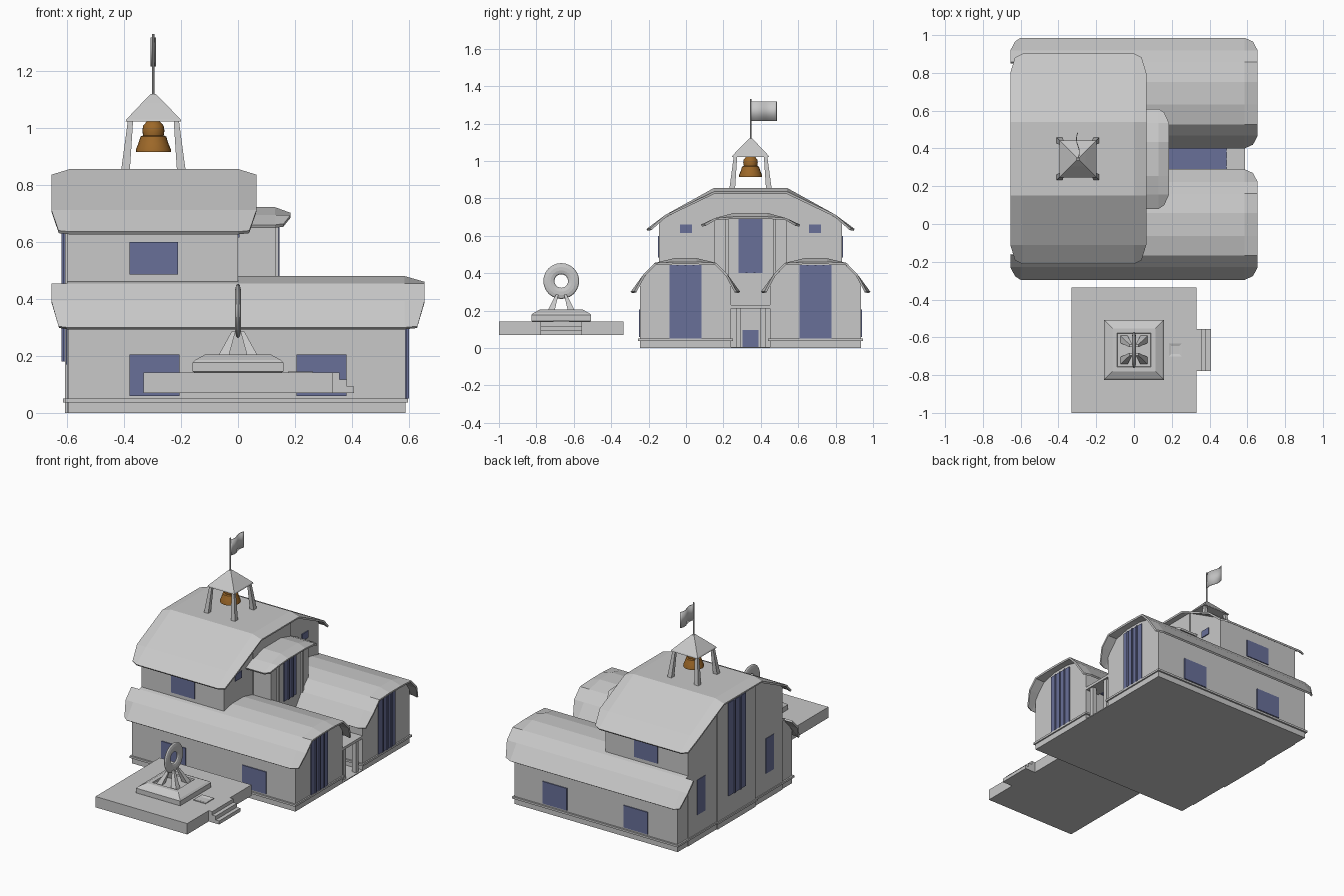
import bpy, bmesh, math
from mathutils import Vector

if "Cube" in bpy.data.objects:
    bpy.data.objects.remove(bpy.data.objects["Cube"])


def mat(name, c):
    m = bpy.data.materials.new(name)
    m.diffuse_color = (*c, 1)
    m.use_nodes = True
    m.node_tree.nodes["Principled BSDF"].inputs["Base Color"].default_value = m.diffuse_color
    return m


GREY = mat("plain_grey", (0.58, 0.58, 0.58))
BLUE = mat("window_blue", (0.14, 0.16, 0.315))
BRONZE = mat("bell_bronze", (0.34, 0.14, 0.022))
CY = 0.345  # symmetry line of the building


def make(name, verts, faces, m=GREY, fix=True):
    me = bpy.data.meshes.new(name)
    bm = bmesh.new()
    vs = [bm.verts.new(v) for v in verts]
    for f in faces:
        bm.faces.new([vs[i] for i in f])
    if fix:
        bmesh.ops.recalc_face_normals(bm, faces=bm.faces)
    bm.to_mesh(me)
    bm.free()
    me.materials.append(m)
    ob = bpy.data.objects.new(name, me)
    bpy.context.collection.objects.link(ob)
    return ob


def loft(name, rings, m=GREY):
    """Closed skin through rings with equal vertex counts, capped at both ends."""
    n = len(rings[0])
    verts = [v for r in rings for v in r]
    faces = [tuple(range(n)), tuple(range((len(rings) - 1) * n, len(rings) * n))]
    for k in range(len(rings) - 1):
        for i in range(n):
            j = (i + 1) % n
            faces.append((k * n + i, k * n + j, k * n + n + j, k * n + n + i))
    return make(name, verts, faces, m)


def square(cx, cy, z, h):
    return [(cx - h, cy - h, z), (cx + h, cy - h, z), (cx + h, cy + h, z), (cx - h, cy + h, z)]


def box(name, x0, x1, y0, y1, z0, z1, m=GREY):
    return loft(name, [[(x0, y0, z), (x1, y0, z), (x1, y1, z), (x0, y1, z)] for z in (z0, z1)], m)


def both(p, cy):
    """Mirror a half profile (outer to inner) about cy."""
    return [(cy - y, z) for y, z in p] + [(cy + y, z) for y, z in reversed(p)]


def block(name, half, cy, x0, x1):
    return loft(name, [[(x, y, z) for y, z in both(half, cy)] for x in (x0, x1)])


def roof(name, half, cy, cols, rows=None):
    """Gambrel roof sheet; cols = (x, end) where end is -1/1 at a drooping end."""
    pts = both(half, cy)
    if rows:
        pts = pts[rows[0]:rows[1]]
    top, low = half[-1][1], half[0][1]
    verts = []
    for x, e in cols:
        for y, z in pts:
            if e and z == top:
                verts.append((x, y, z - 0.02))
            elif e and z == low:
                verts.append((x - e * 0.025, y + (0.02 if y < cy else -0.02), z + 0.004))
            else:
                verts.append((x, y, z))
    n = len(pts)
    faces = [(k * n + i, k * n + n + i, k * n + n + i + 1, k * n + i + 1)
             for k in range(len(cols) - 1) for i in range(n - 1)]
    ob = make(name, verts, faces, GREY, False)
    s = ob.modifiers.new("thickness", "SOLIDIFY")
    s.thickness, s.offset = 0.012, -1
    return ob


def window_x(name, x, y0, y1, z0, z1, bars=0, d=1):
    """Window plate on a wall facing along x, with raised vertical bars."""
    box(name, min(x, x + d * .006), max(x, x + d * .006), y0, y1, z0, z1, BLUE)
    for i in range(bars):
        y = y0 + (y1 - y0) * (i + 1) / (bars + 1)
        box(name + "_bar", min(x, x + d * .012), max(x, x + d * .012), y - .005, y + .005, z0, z1, BLUE)


# ---- two long wings ----
wing_wall = [(.243, 0), (.243, .345), (.22, .385), (.165, .444), (.06, .467)]
wing_roof = [(.293, .30), (.225, .393), (.165, .455), (.06, .48)]
for label, cy, s in (("front", -.003, -1), ("back", .693, 1)):
    block(label + "_wing", wing_wall, cy, -.595, .588)
    roof(label + "_wing_roof", wing_roof, cy, [(-.6, 0), (.585, 0), (.655, 1)])
    roof(label + "_wing_roof_overhang", wing_roof, cy, [(-.655, -1), (-.6, 0)],
         (0, 3) if s < 0 else (5, 8))
    box(label + "_wing_trim", -.605, .597, cy - .254, cy + .254, .037, .05)
    window_x(label + "_wing_gable_window", .588, cy - .086, cy + .086, .05, .445, 3)
    # side windows
    yw, yu = cy + s * .243, CY + s * .489
    for x0, x1, z0, z1, y in ((-.38, -.205, .06, .205, yw), (.205, .38, .06, .205, yw),
                              (-.38, -.21, .485, .60, yu)):
        box(label + "_side_window", x0, x1, min(y, y + s * .006), max(y, y + s * .006), z0, z1, BLUE)
    # small gable windows, right end and rear end
    yc = CY + s * .345
    window_x(label + "_small_gable_window", 0, yc - .033, yc + .033, .615, .66)
    yc = CY + s * .355
    window_x(label + "_rear_small_window", -.597, yc - .042, yc + .042, .17, .40, 0, -1)

# ---- tall main block ----
block("main_block", [(.489, 0), (.489, .675), (.45, .70), (.195, .844)], CY, -.6, 0)
block("main_gable_panel", [(.197, 0), (.197, .842)], CY, -.608, .006)
roof("main_roof", [(.557, .636), (.455, .712), (.195, .856)], CY,
     [(-.655, -1), (-.59, 0), (0, 0), (.065, 1)])
window_x("rear_tall_window", -.608, CY - .09, CY + .09, .18, .79, 2, -1)
box("rear_trim", -.615, -.6, .14, .55, .037, .05)

# ---- entrance bay ----
block("bay", [(.195, 0), (.195, .682), (.09, .706)], CY, 0, .133)
roof("bay_roof", [(.265, .66), (.19, .695), (.09, .722)], CY, [(0, 0), (.13, 0), (.185, 1)])
window_x("bay_window", .133, CY - .064, CY + .064, .40, .69, 2)
for s in (-1, 1):
    box("bay_pilaster", .133, .143, CY + s * .127 - .008, CY + s * .127 + .008, .05, .69)
box("entry_door", .133, .14, CY - .042, CY + .042, .005, .095, BLUE)
box("entry_floor", .13, .588, .23, .46, 0, .006)

# ---- glazed entry canopy ----
box("canopy_glass", .133, .49, .25, .44, .215, .222, BLUE)
for i in range(4):
    x = .16 + i * .108
    box("canopy_cross_bar", x - .004, x + .004, .25, .44, .215, .228, BLUE)
for y in (CY - .04, CY, CY + .04):
    box("canopy_long_bar", .133, .49, y - .003, y + .003, .215, .228, BLUE)
box("canopy_front_beam", .49, .588, .238, .452, .212, .23)
for s in (-1, 1):
    box("entry_post", .55, .578, CY + s * .065 - .014, CY + s * .065 + .014, 0, .214)

# ---- bell tower ----
TX = -.297
for sx in (-1, 1):
    for sy in (-1, 1):
        loft("tower_leg", [square(TX + sx * .1, CY + sy * .1, .83, .016),
                           square(TX + sx * .08, CY + sy * .08, 1.03, .009)])
loft("tower_roof", [square(TX, CY, z, h) for z, h in
                    ((1.022, .085), (1.022, .098), (1.03, .095), (1.088, .04),
                     (1.092, .036), (1.12, .008))])


def lathe(name, cx, cy, prof, n, m=GREY):
    return loft(name, [[(cx + r * math.cos(2 * math.pi * i / n), cy + r * math.sin(2 * math.pi * i / n), z)
                        for i in range(n)] for r, z in prof], m)


bell = lathe("bell", TX, CY, [(.05, .915), (.062, .915), (.061, .926), (.053, .945), (.045, .97),
                              (.036, .974), (.039, .99), (.036, 1.008), (.022, 1.024), (.008, 1.028)], 20, BRONZE)
lathe("flag_pole", TX, CY, [(.004, 1.11), (.004, 1.33)], 8)
# gently waving flag
N = 10
path = [(TX + .008 * math.sin(i / N * 2 * math.pi), CY + .14 * i / N) for i in range(N + 1)]
flag = make("flag", [(x, y, z) for x, y in path for z in (1.215, 1.318)],
            [(2 * i, 2 * i + 2, 2 * i + 3, 2 * i + 1) for i in range(N)])
fm = flag.modifiers.new("thickness", "SOLIDIFY")
fm.thickness, fm.offset = .004, 0

# ---- sculpture terrace ----
PY = -.667
box("terrace", -.332, .332, -1, -.335, .07, .141)
for x1, z1 in ((.357, .141), (.382, .118), (.407, .093)):
    box("terrace_step", .33, x1, -.777, -.557, .07, z1)
loft("terrace_plaque", [square(.219, PY, z, h) for z, h in
                        ((.139, .044), (.146, .044), (.146, .034), (.142, .022))])
loft("pedestal", [square(0, PY, z, h) for z, h in
                  ((.14, .15), (.145, .16), (.176, .16), (.186, .15), (.205, .115), (.205, .09), (.195, .088))])
for sx in (-1, 1):
    for sy in (-1, 1):
        loft("sculpture_leg", [square(sx * .055, PY + sy * .058, .19, .02),
                               square(sx * .016, PY + sy * .022, .285, .007)])

# ring sculpture, flattened torus facing sideways
bpy.ops.mesh.primitive_torus_add(major_segments=24, minor_segments=10, major_radius=.066,
                                 minor_radius=.03, location=(0, PY, .358), rotation=(0, math.pi / 2, 0))
ring = bpy.context.object
ring.name = "ring_sculpture"
ring.scale = (1, 1, .35)
ring.data.materials.append(GREY)

for ob in (bell, ring, flag):
    bpy.ops.object.select_all(action="DESELECT")
    ob.select_set(True)
    bpy.context.view_layer.objects.active = ob
    bpy.ops.object.shade_smooth_by_angle(angle=math.radians(35))
